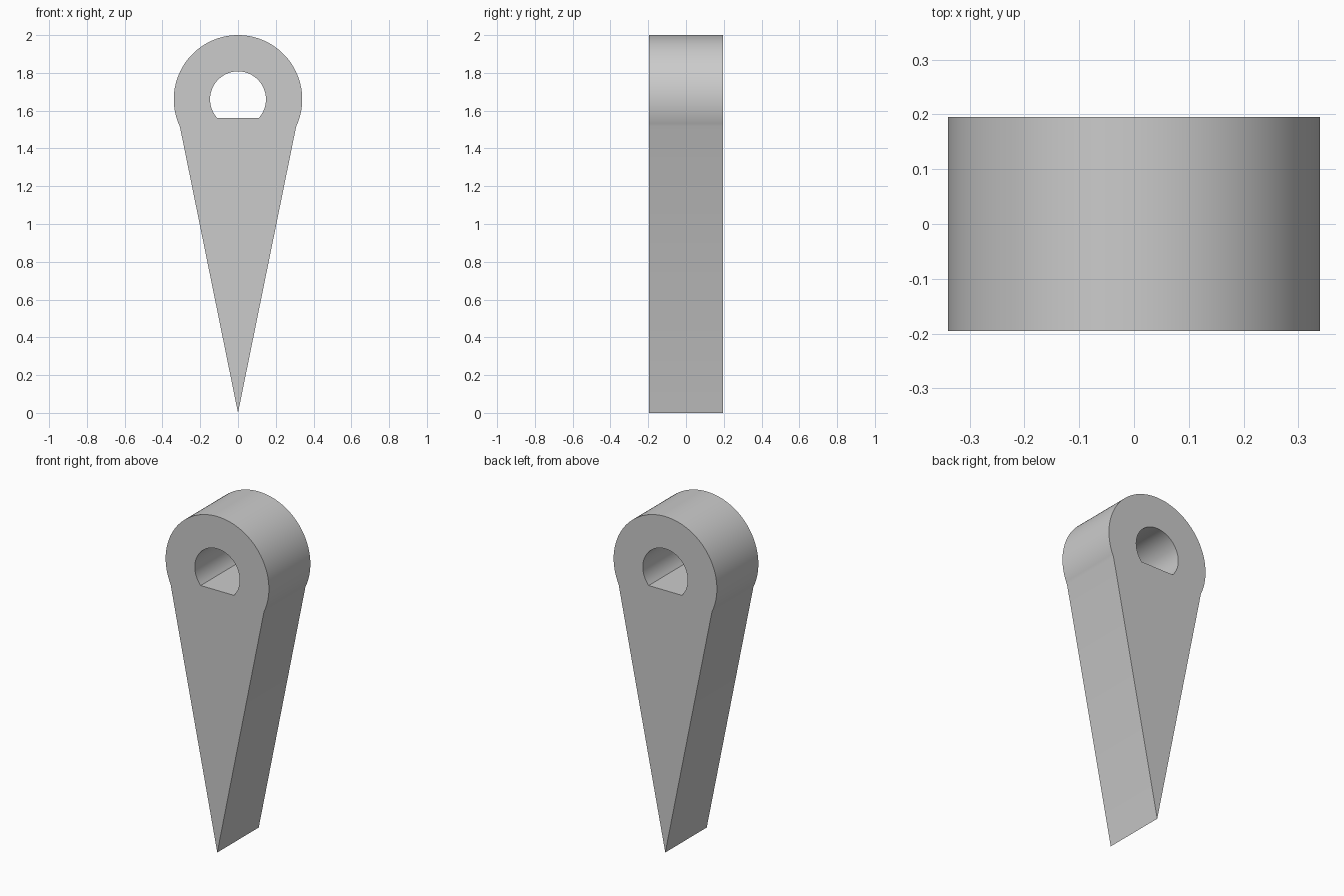
import bpy, bmesh
from math import sin, cos, asin, pi, radians

cube = bpy.data.objects.get("Cube")
if cube:
    bpy.data.objects.remove(cube, do_unlink=True)

EYE_Z, EYE_R = 1.66, 0.34      # rounded head
HOLE_R, FLAT = 0.148, 0.10     # D-shaped hole, flat below its centre
SHOULDER = 0.145               # where the taper meets the head, below its centre
HALF_DEPTH = 0.195


def arc(radius, drop, steps):
    """Points over the top of a circle, cut off at 'drop' below its centre."""
    low = -asin(drop / radius)
    sweep = pi - 2 * low
    return [(radius * cos(low + sweep * i / steps),
             EYE_Z + radius * sin(low + sweep * i / steps))
            for i in range(steps + 1)]


def add_loop(bm, points):
    verts = [bm.verts.new((x, -HALF_DEPTH, z)) for x, z in points]
    return [bm.edges.new((v, verts[i - 1])) for i, v in enumerate(verts)]


# Material
grey = bpy.data.materials.new("plain grey")
grey.use_nodes = True
colour = (0.6, 0.6, 0.6, 1)
grey.diffuse_color = colour
grey.node_tree.nodes["Principled BSDF"].inputs["Base Color"].default_value = colour

# Tapered wedge with a rounded head and a D-shaped hole
bm = bmesh.new()
edges = add_loop(bm, arc(EYE_R, SHOULDER, 72) + [(0, 0)])
edges += add_loop(bm, arc(HOLE_R, FLAT, 48))
bmesh.ops.triangle_fill(bm, edges=edges, use_beauty=True, normal=(0, -1, 0))
result = bmesh.ops.extrude_face_region(bm, geom=bm.faces[:], use_keep_orig=True)
moved = [g for g in result["geom"] if isinstance(g, bmesh.types.BMVert)]
bmesh.ops.translate(bm, verts=moved, vec=(0, 2 * HALF_DEPTH, 0))
bmesh.ops.recalc_face_normals(bm, faces=bm.faces[:])

mesh = bpy.data.meshes.new("wedge_pin")
bm.to_mesh(mesh)
bm.free()
mesh.materials.append(grey)
pin = bpy.data.objects.new("wedge_pin", mesh)
bpy.context.collection.objects.link(pin)

# Smooth round walls, sharp rims and shoulders
bpy.ops.object.select_all(action="DESELECT")
pin.select_set(True)
bpy.context.view_layer.objects.active = pin
bpy.ops.object.shade_smooth_by_angle(angle=radians(20))
